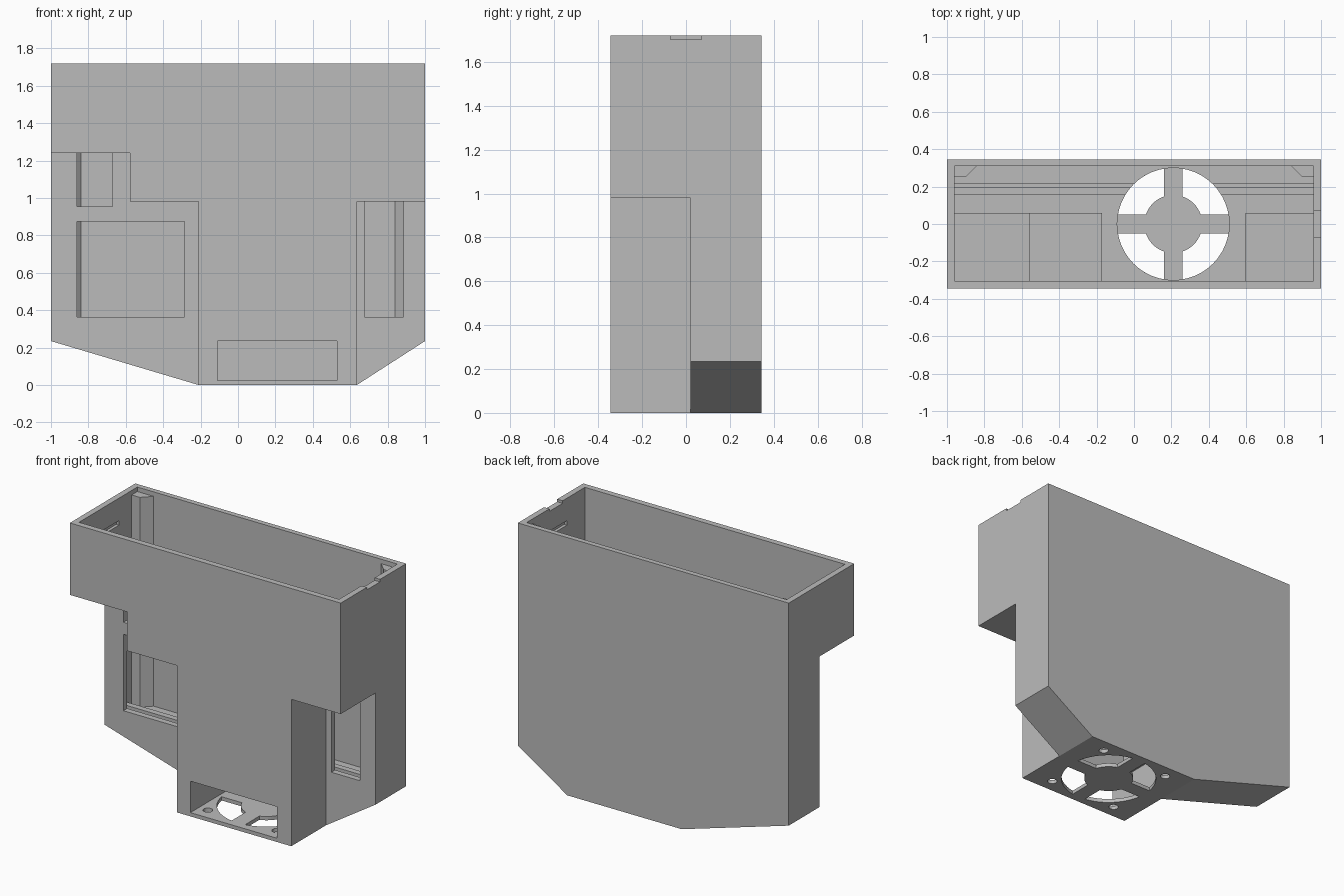
import bpy, bmesh, math

cube = bpy.data.objects.get("Cube")
if cube:
    bpy.data.objects.remove(cube, do_unlink=True)

grey = bpy.data.materials.new("plain grey")
grey.use_nodes = True
colour = (0.5, 0.5, 0.5, 1)
grey.diffuse_color = colour
grey.node_tree.nodes["Principled BSDF"].inputs["Base Color"].default_value = colour


def prism(name, outline, axis, lo, hi):
    """Extrude a 2D outline along y (x, z points) or z (x, y points)."""
    def place(p, t):
        return (p[0], t, p[1]) if axis == "y" else (p[0], p[1], t)
    bm = bmesh.new()
    base = bm.faces.new([bm.verts.new(place(p, lo)) for p in outline])
    top = bmesh.ops.extrude_face_region(bm, geom=[base])["geom"]
    shift = (0, hi - lo, 0) if axis == "y" else (0, 0, hi - lo)
    bmesh.ops.translate(bm, vec=shift, verts=[v for v in top if isinstance(v, bmesh.types.BMVert)])
    bmesh.ops.recalc_face_normals(bm, faces=bm.faces)
    mesh = bpy.data.meshes.new(name)
    bm.to_mesh(mesh)
    bm.free()
    mesh.materials.append(grey)
    obj = bpy.data.objects.new(name, mesh)
    bpy.context.collection.objects.link(obj)
    return obj


def box(name, x, y, z):
    return prism(name, [(x[0], y[0]), (x[1], y[0]), (x[1], y[1]), (x[0], y[1])], "z", *z)


def arc(cx, cy, r, steps, start=0.0, end=2 * math.pi):
    angles = [start + (end - start) * i / steps for i in range(steps + 1)]
    return [(cx + r * math.cos(a), cy + r * math.sin(a)) for a in angles]


def disc(name, cx, cy, r, z, steps=48):
    return prism(name, arc(cx, cy, r, steps)[:-1], "z", *z)


def cut(target, cutter):
    """Subtract the cutter, bake the result and drop the cutter."""
    mod = target.modifiers.new("cut", "BOOLEAN")
    mod.operation = "DIFFERENCE"
    mod.solver = "EXACT"
    mod.object = cutter
    bpy.context.view_layer.update()
    graph = bpy.context.evaluated_depsgraph_get()
    baked = bpy.data.meshes.new_from_object(target.evaluated_get(graph))
    target.modifiers.clear()
    target.data = baked
    bpy.data.objects.remove(cutter, do_unlink=True)


HEIGHT, FLOOR, FAN_X = 1.72, 0.27, 0.21
OPEN = HEIGHT + 0.2

# Housing body with sloped underside
body = prism("housing", [(-1, 0.235), (-0.21, 0), (0.635, 0), (1, 0.235),
                         (1, HEIGHT), (-1, HEIGHT)], "y", -0.345, 0.345)

cutters = [
    # Stepped recesses in the front half
    ((-1.1, -0.21), (-0.5, 0.02), (-0.1, 0.98)),
    ((-1.1, -0.577), (-0.5, 0.02), (0.9, 1.24)),
    ((0.635, 1.1), (-0.5, 0.02), (-0.1, 0.98)),
    # Hollow interior, open at the top
    ((-0.96, 0.96), (0.06, 0.31), (FLOOR, OPEN)),
    ((-0.17, 0.595), (-0.305, 0.1), (FLOOR, OPEN)),
    ((-0.555, 0.96), (-0.305, 0.1), (1.02, OPEN)),
    ((-0.96, 0.96), (-0.305, 0.1), (1.28, OPEN)),
    # Windows in the recessed walls
    ((-0.86, -0.285), (-0.03, 0.1), (0.365, 0.875)),
    ((-0.86, -0.67), (-0.03, 0.1), (0.955, 1.24)),
    ((0.675, 0.885), (-0.03, 0.1), (0.365, 0.98)),
    # Fan slot in the base
    ((FAN_X - 0.32, FAN_X + 0.32), (-0.5, 0.31), (0.025, 0.235)),
    # Rim notch
    ((0.95, 1.1), (-0.07, 0.07), (1.703, OPEN)),
    # Lid catch slots in the side walls
    ((-0.98, -0.95), (-0.116, 0.116), (1.54, 1.57)),
    ((0.95, 0.98), (-0.116, 0.116), (1.54, 1.57)),
]
for spans in cutters:
    cut(body, box("cutter", *spans))

# Round air duct above the fan slot
cut(body, disc("cutter", FAN_X, 0, 0.3, (0.1, 0.5)))

# Fan grille: four sectors between cross bars, and screw holes
BAR = 0.05
for k in range(4):
    turn = k * math.pi / 2
    outer, inner = math.asin(BAR / 0.3), math.asin(BAR / 0.155)
    quarter = math.pi / 2
    outline = (arc(FAN_X, 0, 0.3, 12, turn + outer, turn + quarter - outer)
               + arc(FAN_X, 0, 0.155, 8, turn + quarter - inner, turn + inner))
    cut(body, prism("cutter", outline, "z", -0.1, 0.1))
    diagonal = turn + quarter / 2
    cut(body, disc("cutter", FAN_X + 0.36 * math.cos(diagonal), 0.36 * math.sin(diagonal),
                   0.03, (-0.1, 0.1), 20))

# Board rail and raised rear floor, both open around the duct
for name, y, top in (("board_rail", (0.155, 0.195), 0.33), ("rear_floor", (0.215, 0.32), 0.29)):
    rail = box(name, (-0.97, 0.97), y, (FLOOR - 0.01, top))
    cut(rail, disc("cutter", FAN_X, 0, 0.3, (0.1, 0.5)))

# Chamfered posts in the back corners
for name, s in (("right_post", -1), ("left_post", 1)):
    prism(name, [(s * 0.97, 0.25), (s * 0.9, 0.25), (s * 0.84, 0.31), (s * 0.84, 0.32),
                 (s * 0.97, 0.32)], "z", FLOOR - 0.01, 1.69)
